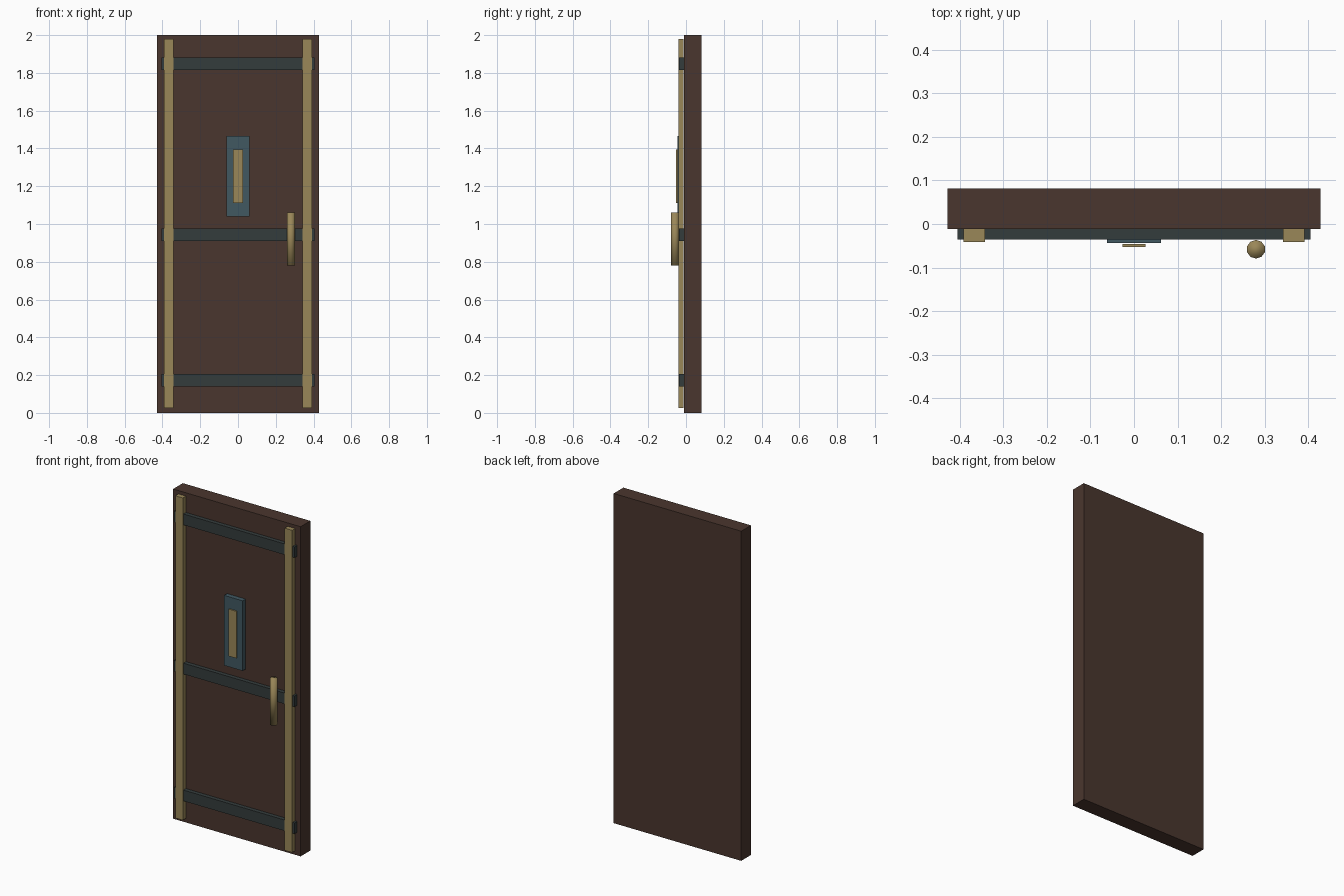
import bpy

cube = bpy.data.objects.get("Cube")
if cube:
    bpy.data.objects.remove(cube, do_unlink=True)


def material(name, srgb):
    linear = [(c / 255 / 12.92 if c < 11 else ((c / 255 + 0.055) / 1.055) ** 2.4) for c in srgb]
    mat = bpy.data.materials.new(name)
    mat.use_nodes = True
    mat.diffuse_color = (*linear, 1)
    mat.node_tree.nodes["Principled BSDF"].inputs["Base Color"].default_value = (*linear, 1)
    return mat


wood = material("dark_brown_wood", (74, 54, 46))
brass = material("aged_brass", (154, 135, 88))
iron = material("dark_iron", (52, 60, 60))
steel = material("blue_steel", (65, 88, 97))


def box(name, mat, x, y, z):
    """Box given by its (low, high) range on each axis."""
    bpy.ops.mesh.primitive_cube_add(size=1, location=[sum(r) / 2 for r in (x, y, z)])
    obj = bpy.context.object
    obj.name = name
    obj.scale = [r[1] - r[0] for r in (x, y, z)]
    bpy.ops.object.transform_apply(location=False, rotation=False, scale=True)
    obj.data.materials.append(mat)
    return obj


# Door slab
box("door_slab", wood, (-0.428, 0.428), (-0.011, 0.082), (0, 2))

# Horizontal iron bands
for name, z in (("bottom", 0.173), ("middle", 0.943), ("top", 1.848)):
    box(name + "_band", iron, (-0.405, 0.405), (-0.036, -0.01), (z - 0.033, z + 0.033))

# Vertical brass strips
for name, x in (("right", -0.367), ("left", 0.367)):
    box(name + "_strip", brass, (x - 0.025, x + 0.025), (-0.041, -0.012), (0.025, 1.98))

# Viewing plate with its slot cover
box("window_plate", steel, (-0.062, 0.062), (-0.044, -0.015), (1.04, 1.465))
box("window_slot", brass, (-0.026, 0.026), (-0.053, -0.046), (1.11, 1.395))

# Upright grip
bpy.ops.mesh.primitive_cylinder_add(vertices=10, radius=0.0215, depth=0.28,
                                    location=(0.28, -0.058, 0.921))
handle = bpy.context.object
handle.name = "door_handle"
handle.data.materials.append(brass)
bpy.ops.object.shade_smooth()
